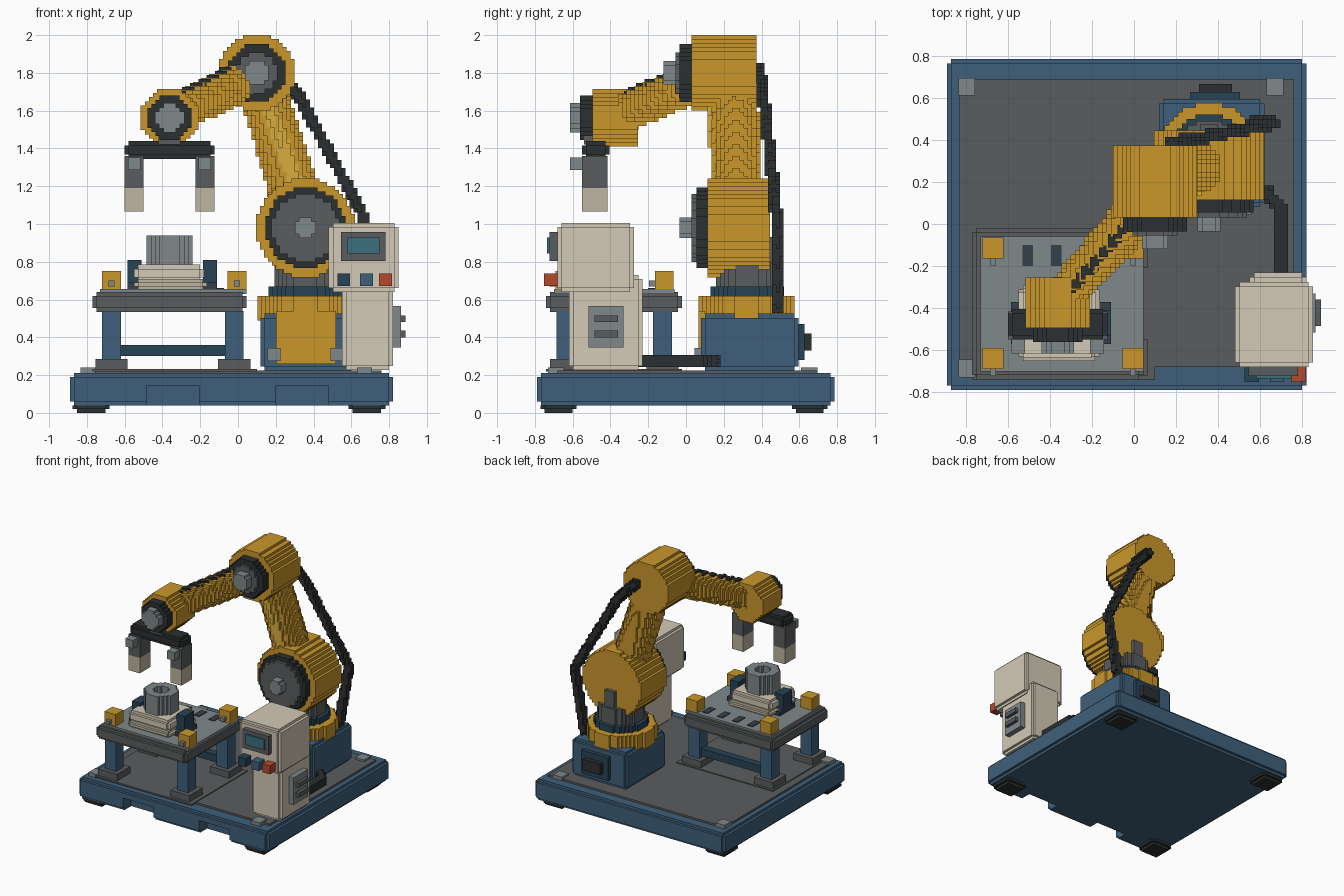
import bpy, bmesh, math
from mathutils import Vector
from itertools import product

if "Cube" in bpy.data.objects:
    bpy.data.objects.remove(bpy.data.objects["Cube"])

U = 2 / 94  # size of one block
COL = dict(blue="41607A", navy="2C4557", yellow="C8962F", gold="D8AC40", cream="D2C9B5", pad="BDB49F",
           dark="2F3334", grey="5A5D5E", steel="7F8788", teal="3F6F7C", red="B44A30", slot="35424C")


def mat(c):
    m = bpy.data.materials.get(c) or bpy.data.materials.new(c)
    m.diffuse_color = [(int(COL[c][i:i + 2], 16) / 255) ** 2.2 for i in (0, 2, 4)] + [1]
    m.use_nodes = True
    m.node_tree.nodes["Principled BSDF"].inputs["Base Color"].default_value = m.diffuse_color
    return m


def finish(name, c, bm):
    me = bpy.data.meshes.new(name)
    bm.to_mesh(me)
    bm.free()
    me.materials.append(mat(c))
    bpy.context.collection.objects.link(bpy.data.objects.new(name, me))


def box(name, c, x0, x1, y0, y1, z0, z1):
    bm = bmesh.new()
    bmesh.ops.create_cube(bm, size=1)
    for v in bm.verts:
        v.co = ((x0 + x1) / 2 + v.co.x * (x1 - x0), (y0 + y1) / 2 + v.co.y * (y1 - y0),
                (z0 + z1) / 2 + v.co.z * (z1 - z0))
    finish(name, c, bm)


def blocks(name, c, lo, hi, inside):
    """Fill a region with blocks, keep the outer faces and merge flat areas."""
    n = [max(1, round((b - a) / U)) for a, b in zip(lo, hi)]
    s = [(b - a) / k for a, b, k in zip(lo, hi, n)]
    cells = {q for q in product(*map(range, n))
             if inside(Vector([lo[i] + (q[i] + .5) * s[i] for i in range(3)]))}
    bm, verts = bmesh.new(), {}
    for q in cells:
        for a, d in product(range(3), (0, 1)):
            nb = list(q)
            nb[a] += 2 * d - 1
            if tuple(nb) in cells:
                continue
            face = []
            for u, v in ((0, 0), (1, 0), (1, 1), (0, 1)):
                k = list(q)
                k[a] += d
                k[(a + 1) % 3] += u
                k[(a + 2) % 3] += v
                k = tuple(k)
                if k not in verts:
                    verts[k] = bm.verts.new([lo[i] + k[i] * s[i] for i in range(3)])
                face.append(verts[k])
            bm.faces.new(face if d else face[::-1])
    bmesh.ops.dissolve_limit(bm, angle_limit=.01, verts=bm.verts[:], edges=bm.edges[:])
    finish(name, c, bm)


def rbox(name, c, x0, x1, y0, y1, z0, z1, cut=None):
    """Box with one block stepped off along every edge."""
    lo, hi = (x0, y0, z0), (x1, y1, z1)
    blocks(name, c, lo, hi, lambda p: sum(min(p[i] - lo[i], hi[i] - p[i]) < U * .75 for i in range(3)) < 2
           and not (cut and cut(p)))


def disc(name, c, axis, x, y, z, r, a0, a1, hole=0):
    """Stepped cylinder along y or z, from a0 to a1."""
    mid = [x, y, z]
    lo, hi = [v - r for v in mid], [v + r for v in mid]
    lo[axis], hi[axis] = a0, a1
    o = [i for i in range(3) if i != axis]
    blocks(name, c, lo, hi, lambda p: hole <= math.hypot(p[o[0]] - mid[o[0]], p[o[1]] - mid[o[1]]) <= r)


def tube(name, c, pts, r0, r1=None):
    """Stepped round bar along a path, tapering from r0 to r1."""
    pts = [Vector(p) for p in pts]
    r1 = r1 or r0
    m = max(r0, r1)
    lo = [min(p[i] for p in pts) - m for i in range(3)]
    hi = [max(p[i] for p in pts) + m for i in range(3)]

    def inside(p):
        for a, b in zip(pts, pts[1:]):
            t = max(0, min(1, (p - a).dot(b - a) / (b - a).length_squared))
            if (p - a.lerp(b, t)).length <= r0 + (r1 - r0) * t:
                return True
        return False
    blocks(name, c, lo, hi, inside)


# Base with two fork pockets, deck, feet and corner anchors
rbox("base", "blue", -.89, .82, -.79, .785, .04, .21,
     lambda p: p.y < -.69 and .05 < p.z < .14 and (-.48 < p.x < -.2 or .2 < p.x < .475))
box("deck", "grey", -.83, .76, -.68, .69, .19, .225)
for x, y in product((-.875, .585), (-.77, .56)):
    rbox("base_foot", "dark", x, x + .195, y, y + .19, 0, .06)
for x, y in product((-.835, .63), (-.73, .61)):
    box("deck_anchor", "steel", x, x + .08, y, y + .085, .2, .24)

# Work table
box("table_floor_pad", "grey", -.77, .1, -.74, -.02, .22, .232)
for x, y in product((-.67, -.02), (-.635, -.125)):
    box("table_foot", "grey", x - .085, x + .085, y - .085, y + .085, .225, .285)
    box("table_leg", "blue", x - .05, x + .05, y - .05, y + .05, .28, .54)
box("table_stretcher", "navy", -.63, -.06, -.155, -.095, .3, .36)
rbox("table_slab", "grey", -.77, .045, -.74, -.02, .535, .64)
box("table_plate", "steel", -.73, .045, -.70, -.06, .63, .655)
for x, y in product((-.72, -.055), (-.69, -.165)):
    box("corner_clamp", "yellow", x, x + .1, y, y + .1, .65, .75)
    box("clamp_pin", "steel", x + .035, x + .065, y - .032, y + .01, .67, .7)
for x in (-.505, -.37, -.235, -.1):
    box("table_slot", "slot", x - .025, x + .025, -.2, -.1, .64, .66)

# Fixture holding a ring-shaped workpiece
rbox("fixture_lower", "pad", -.55, -.165, -.65, -.29, .65, .71)
rbox("fixture_upper", "cream", -.55, -.18, -.635, -.305, .695, .785)
for x in (-.585, -.185):
    box("fixture_jaw", "navy", x, x + .075, -.53, -.41, .65, .81)
    box("jaw_foot", "slot", x, x + .075, -.57, -.37, .65, .69)
disc("workpiece_ring", "steel", 2, -.362, -.47, 0, .122, .78, .94, .05)

# Robot pedestal
rbox("pedestal", "blue", .12, .62, .08, .595, .225, .525)
box("pedestal_front_cover", "yellow", .2, .52, .065, .1, .26, .54)
for x in (.19, .525):
    disc("pedestal_bolt", "steel", 1, x, 0, .31, .034, .045, .09)
box("pedestal_back_panel", "navy", .265, .505, .59, .627, .28, .47)
box("pedestal_connector", "dark", .31, .465, .62, .665, .33, .42)
disc("turntable_ring", "yellow", 2, .357, .32, 0, .255, .49, .62)
disc("turntable_collar", "navy", 2, .357, .325, 0, .195, .61, .67)
disc("turntable_neck", "grey", 2, .357, .325, 0, .165, .66, .8)

# Shoulder, elbow and wrist joints
disc("shoulder", "yellow", 1, .357, 0, .98, .262, .115, .445)
disc("shoulder_rim", "dark", 1, .357, 0, .98, .212, .055, .12)
disc("shoulder_cover", "grey", 1, .357, 0, .98, .18, .03, .06)
disc("shoulder_hub", "steel", 1, .357, 0, .98, .055, -.035, .035)
box("shoulder_back_bracket", "grey", .315, .4, .43, .475, .66, .93)
disc("elbow", "yellow", 1, .1, 0, 1.8, .2, .03, .373)
disc("elbow_rim", "dark", 1, .1, 0, 1.8, .152, -.035, .035)
disc("elbow_cover", "grey", 1, .1, 0, 1.8, .108, -.055, -.03)
disc("elbow_hub", "steel", 1, .1, 0, 1.8, .062, -.12, -.05)
disc("wrist", "yellow", 1, -.362, 0, 1.562, .153, -.495, -.255)
disc("wrist_rim", "dark", 1, -.362, 0, 1.562, .117, -.56, -.49)
disc("wrist_hub", "steel", 1, -.362, 0, 1.562, .078, -.615, -.555)

# Arm links with a front rib and a cable run
tube("upper_arm", "yellow", [(.357, .28, .98), (.1, .25, 1.8)], .135, .122)
tube("upper_arm_rib", "gold", [(.32, .175, 1.15), (.15, .155, 1.66)], .042)
tube("forearm", "yellow", [(.1, .15, 1.79), (-.362, -.375, 1.565)], .11, .095)
tube("forearm_cable", "dark", [(-.02, .01, 1.825), (-.29, -.3, 1.69)], .028)

# Gripper
box("wrist_neck", "grey", -.42, -.305, -.54, -.42, 1.42, 1.5)
rbox("gripper_bar", "dark", -.6, -.125, -.55, -.405, 1.345, 1.44)
for x in (-.6, -.225):
    box("gripper_finger", "grey", x, x + .1, -.55, -.415, 1.19, 1.36)
    box("gripper_pad", "pad", x, x + .1, -.55, -.415, 1.065, 1.19)
    disc("finger_bolt", "steel", 1, x + .05, 0, 1.32, .033, -.615, -.54)

# Loose cables
tube("arm_cable", "dark", [(.18, .385, 1.82), (.32, .41, 1.68), (.665, .48, 1.04), (.575, .485, .56)], .032)
tube("floor_cable", "dark", [(.7, -.22, .275), (.7, .08, .275), (.63, .15, .275)], .032)

# Control console
rbox("console_cabinet", "cream", .55, .82, -.62, -.23, .228, .73)
rbox("console_head", "cream", .48, .85, -.68, -.275, .64, 1.005)
box("vent_panel", "steel", .81, .862, -.515, -.33, .345, .565)
for z in (.4, .48):
    box("vent_louvre", "grey", .85, .888, -.485, -.36, z, z + .035)
box("screen_bezel", "grey", .545, .78, -.722, -.67, .805, .958)
box("screen", "teal", .58, .75, -.735, -.71, .845, .928)
for x, c in ((.56, "navy"), (.68, "blue"), (.78, "red")):
    disc("console_button", c, 1, x, 0, .705, .034, -.752, -.67)
